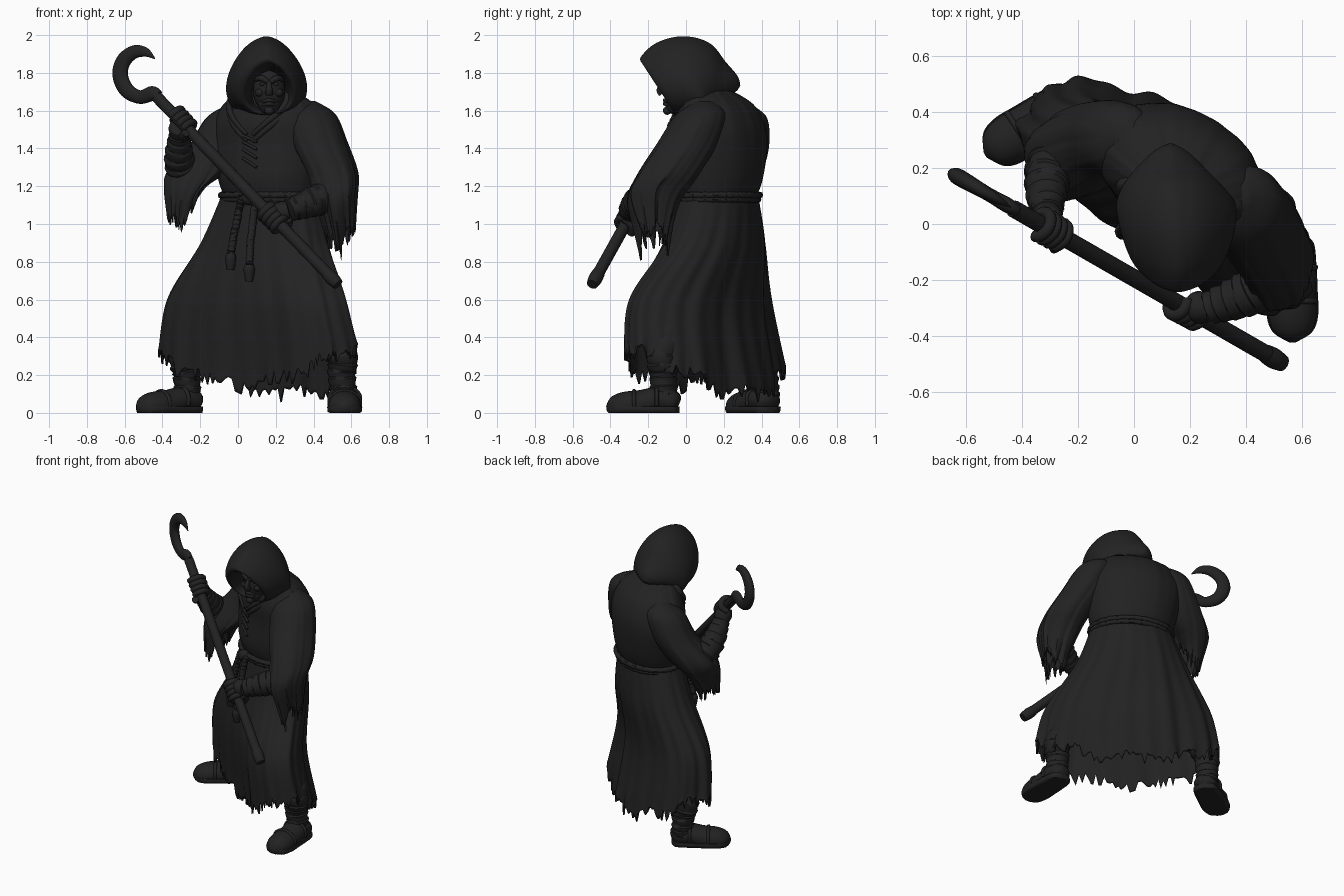
import bpy, bmesh, random
from math import sin, cos, pi, radians, exp
from mathutils import Vector

random.seed(4)
cube = bpy.data.objects.get("Cube")
if cube:
    bpy.data.objects.remove(cube)

cloth = bpy.data.materials.new("charcoal")
cloth.use_nodes = True
shade = (0.016, 0.016, 0.016, 1)
cloth.diffuse_color = shade
cloth.node_tree.nodes["Principled BSDF"].inputs["Base Color"].default_value = shade


def finish(ob, thick=0):
    ob.data.materials.append(cloth)
    if thick:
        mod = ob.modifiers.new("thickness", "SOLIDIFY")
        mod.thickness = thick
    bpy.ops.object.select_all(action="DESELECT")
    ob.select_set(True)
    bpy.context.view_layer.objects.active = ob
    bpy.ops.object.shade_smooth_by_angle(angle=radians(50))
    return ob


def skin(name, rings, caps=(True, True), thick=0):
    """Bridge equal closed rings of points into one mesh."""
    bm = bmesh.new()
    rows = [[bm.verts.new(p) for p in ring] for ring in rings]
    n = len(rows[0])
    for a, b in zip(rows, rows[1:]):
        for i in range(n):
            bm.faces.new((a[i], a[(i + 1) % n], b[(i + 1) % n], b[i]))
    for row, cap in zip((rows[0], rows[-1]), caps):
        if cap:
            bm.faces.new(row)
    bmesh.ops.recalc_face_normals(bm, faces=bm.faces)
    me = bpy.data.meshes.new(name)
    bm.to_mesh(me)
    bm.free()
    ob = bpy.data.objects.new(name, me)
    bpy.context.collection.objects.link(ob)
    return finish(ob, thick)


def spline(keys, t):
    """Catmull-Rom blend of equal-length tuples, t from 0 to 1."""
    x = min(max(t, 0), 1) * (len(keys) - 1)
    i = min(int(x), len(keys) - 2)
    f = x - i
    p = [keys[min(max(i + k, 0), len(keys) - 1)] for k in (-1, 0, 1, 2)]
    return [b + 0.5 * f * (c - a + f * (2 * a - 5 * b + 4 * c - d + f * (3 * (b - c) + d - a)))
            for a, b, c, d in zip(*p)]


def tube(name, keys, steps=24, sides=16, wrap=0, turns=8, floor=None, ceil=None, flat=1):
    """Sweep a circle along (x, y, z, radius) keys; wrap adds spiral bandage ridges."""
    path = [spline(keys, s / steps) for s in range(steps + 1)]
    pts = [Vector(p[:3]) for p in path]
    rings, side = [], None
    for s, p in enumerate(pts):
        d = (pts[min(s + 1, steps)] - pts[max(s - 1, 0)]).normalized()
        if side is None:
            side = d.cross(Vector((0, 0, 1)) if abs(d.z) < 0.9 else Vector((0, 1, 0)))
        side = (side - d * side.dot(d)).normalized()
        up = d.cross(side)
        ring = []
        for k in range(sides):
            a = 2 * pi * k / sides
            ridge = (s / steps * turns + 0.12 * sin(a + s)) % 1
            r = max(path[s][3], 0.002) * (1 + wrap * (ridge - 0.5))
            q = p + (side * cos(a) + up * sin(a) * flat) * r
            if floor is not None:
                q.z = max(q.z, floor)
            if ceil is not None:
                q.z = min(q.z, ceil)
            ring.append(q)
        rings.append(ring)
    return skin(name, rings)


def ball(name, centre, size):
    bpy.ops.mesh.primitive_uv_sphere_add(segments=24, ring_count=16, radius=1, location=centre)
    ob = bpy.context.object
    ob.name = name
    ob.scale = size
    return finish(ob)


def surface(keys, t, a, push=0):
    """Point on a draped form; keys are x, y, z, length, width, turn, front hollow."""
    x, y, z, w, d, turn, hollow = spline(keys, t)
    u, v = (w + push) * cos(a), (d + push) * sin(a)
    if v < 0:
        v *= 1 - hollow * sin(a) ** 2
    c, s = cos(radians(turn)), sin(radians(turn))
    return Vector((x + u * c - v * s, y + u * s + v * c, z))


def drape(name, keys, rows, cols, fold, hem=None, caps=(False, False), thick=0):
    """Cloth form with growing folds and an optional ragged hem."""
    jag = [random.random() ** 2 for _ in range(cols)]
    rings = []
    for r in range(rows + 1):
        t = r / rows
        ring = []
        for k in range(cols):
            a = 2 * pi * k / cols
            f = sin(7 * a + 2 * t) + 0.7 * sin(13 * a + 1) + 0.6 * sin(23 * a - t)
            p = surface(keys, t, a, fold * f * t)
            if hem:
                p.z += hem(a) * t ** 3 - 0.085 * jag[k] * max(0, t * 8 - 7)
            ring.append(p)
        rings.append(ring)
    return skin(name, rings, caps, thick)


# Robe skirt, torso and wide torn sleeves
skirt = [(.17, .17, 1.18, .26, .19, -28, 0), (.14, .15, .9, .365, .23, -31, .1),
         (.1, .07, .56, .54, .27, -35, .4), (.115, .085, .19, .6, .31, -35, .5)]
drape("robe_skirt", skirt, 48, 200, .011,
      lambda a: .17 * cos(a) ** 2 + .02 * sin(9 * a) - .06 * max(0, sin(a)), thick=.012)
torso = [(.17, .17, 1.13, .25, .18, -28, 0), (.165, .175, 1.24, .285, .215, -28, 0),
         (.165, .19, 1.42, .315, .218, -28, 0), (.165, .18, 1.54, .305, .21, -28, 0),
         (.165, .165, 1.64, .25, .165, -28, 0), (.16, .11, 1.72, .12, .1, -28, 0)]
drape("robe_torso", torso, 24, 96, .003, caps=(True, True))
left_sleeve = [(.37, .1, 1.65, .04, .04, 0, 0), (.385, .08, 1.58, .13, .13, 0, 0),
               (.43, .01, 1.43, .145, .16, 0, 0), (.5, -.1, 1.25, .13, .165, 0, 0),
               (.515, -.17, 1.11, .115, .14, 0, 0), (.545, -.17, .9, .07, .075, 0, 0)]
right_sleeve = [(-.02, .31, 1.63, .04, .04, 0, 0), (-.05, .31, 1.56, .12, .12, 0, 0),
                (-.12, .3, 1.41, .14, .14, 0, 0), (-.21, .25, 1.26, .17, .15, 0, 0),
                (-.26, .21, 1.15, .13, .13, 0, 0), (-.295, .18, 1.03, .075, .09, 0, 0)]
for side, keys, lift in (("left", left_sleeve, .13), ("right", right_sleeve, .16)):
    drape(side + "_sleeve", keys, 28, 72, .005,
          lambda a, h=lift: h * max(0, cos(a)) + .05 * max(0, -cos(a)) + .015 * sin(5 * a),
          (True, False), .01)

# Rope belt, its knot and hanging ends
for row, t in enumerate((.0, .06)):
    loop = [(*surface(torso, t, 2 * pi * k / 32, .014), .017) for k in range(33)]
    tube("belt_rope_%d" % row, loop, 128, 8, .25, 64)
knot = surface(torso, .03, radians(-92), .03)
ball("belt_knot", knot, (.045, .035, .04))
for i, (deg, end) in enumerate(((-98, .34), (-82, .4))):
    line = [(*surface(skirt, .05 + end * k / 5, radians(deg), .035), .02) for k in range(6)]
    tube("belt_end_%d" % i, line, 60, 8, .3, 24)
    tip = Vector(line[-1][:3])
    tube("belt_tassel_%d" % i, [(*tip, .022), (*(tip - Vector((0, 0, .03))), .03),
                                (*(tip - Vector((0, 0, .09))), .02)], 12, 10)

# Overlapping collar and chest lacing
for name, start, sweep in (("left", -35, -52), ("right", -145, 52)):
    for n in range(2):
        line = [(*surface(torso, .9 - .42 * k / 5, radians(start + sweep * k / 5), .004 - .004 * n),
                 .026 - .003 * k) for k in range(6)]
        line = [(x, y, z - .035 * n, r) for x, y, z, r in line]
        tube("%s_collar_fold_%d" % (name, n), line, flat=.8)
for n in range(4):
    a = surface(torso, .47 - .05 * n, radians(-97), .006)
    b = surface(torso, .42 - .05 * n, radians(-82), .006)
    tube("chest_lace_%d" % n, [(*a, .008), (*b, .008)], 6, 8)

# Hood: cavity, rolled rim, crown and a low pointed back
hood = [(.165, .01, 1.71, .11, .09, 33), (.165, -.12, 1.715, .15, .115, 33),
        (.16, -.147, 1.72, .17, .138, 33), (.157, -.12, 1.735, .19, .17, 33),
        (.155, -.035, 1.76, .225, .2, 31), (.15, .05, 1.765, .235, .208, 18),
        (.14, .12, 1.755, .2, .185, 0), (.132, .175, 1.735, .125, .145, -15),
        (.13, .245, 1.725, .06, .075, -30), (.13, .28, 1.72, .015, .02, -30)]
rings = []
for s in range(55):
    x, y, z, h, w, tilt = spline(hood, s / 54)
    ring = []
    for k in range(64):
        a = 2 * pi * k / 64
        crease = 1 + .03 * exp(-18 * cos(a) ** 2) * (sin(a) > 0) + .008 * sin(5 * a + s * .3)
        u = h * sin(a) * crease
        ring.append((x + w * cos(a) * (1 - .23 * sin(a)), y - u * sin(radians(tilt)), z + u * cos(radians(tilt))))
    rings.append(ring)
skin("hood", rings)

# Gaunt face deep under the hood
ball("head", (.165, -.03, 1.71), (.085, .085, .125))
ball("jaw", (.165, -.06, 1.635), (.058, .05, .055))
ball("chin", (.165, -.1, 1.6), (.026, .022, .022))
tube("nose", [(.165, -.11, 1.755, .012), (.165, -.138, 1.715, .017), (.165, -.125, 1.69, .022)], 10, 12)
for name, s in (("left", 1), ("right", -1)):
    tube(name + "_brow", [(.165 + s * .008, -.115, 1.752, .014), (.165 + s * .04, -.108, 1.772, .016),
                          (.165 + s * .075, -.07, 1.765, .012)], 10, 10)
    ball(name + "_eye", (.165 + s * .036, -.1, 1.74), (.014, .012, .01))
    ball(name + "_cheek", (.165 + s * .05, -.085, 1.695), (.025, .025, .022))
for i, z in enumerate((1.655, 1.636)):
    tube("lip_%d" % i, [(.125, -.095, z - .008, .005), (.165, -.112, z, .011), (.205, -.095, z - .008, .005)], 12, 8)

# Hooked staff


def on_staff(x, z):
    return (x, -.48 + (.5 - x) * .575, z)


shaft = [(*on_staff(x, .7 + (.51 - x) * 1.035), .031) for x in (.51, .2, -.1, -.43)]
tube("staff_shaft", shaft, 24, 16)
tube("staff_butt", [(*on_staff(.53, .68), .03), (*on_staff(.5, .71), .037), (*on_staff(.47, .74), .034)], 8, 16)
hook = [(-.42, 1.675, .033), (-.455, 1.69, .04), (-.52, 1.672, .036), (-.59, 1.71, .042), (-.624, 1.79, .044),
        (-.605, 1.865, .042), (-.55, 1.91, .036), (-.49, 1.91, .025), (-.44, 1.875, .003)]
tube("staff_hook", [(*on_staff(x, z), r * .68) for x, z, r in hook], 56, 16, flat=1.47)

# Wrapped forearms and gripping hands
axis = (Vector(shaft[0][:3]) - Vector(shaft[-1][:3])).normalized()
for name, grip_x, arm in (
        ("left", .19, [(.53, -.18, 1.16, .088), (.4, -.25, 1.12, .08), (.27, -.3, 1.07, .058)]),
        ("right", -.3, [(-.27, .27, 1.23, .09), (-.31, .15, 1.34, .08), (-.31, .04, 1.47, .055)])):
    tube(name + "_forearm", arm, 48, 20, .13, 7)
    grip = Vector(on_staff(grip_x, .7 + (.51 - grip_x) * 1.035))
    wrist = Vector(arm[-1][:3])
    out = wrist - grip
    out = (out - axis * out.dot(axis)).normalized()
    over = axis.cross(out)
    back = grip + out * .04
    tube(name + "_palm", [(*wrist, .05), (*(wrist.lerp(back, .5)), .056), (*back, .056),
                          (*(grip + out * .02), .03)], 16, 16)
    for f in range(4):
        base = grip + axis * (.033 * f - .05)
        curl = [(*(base + (out * cos(a) + over * sin(a)) * .047), .021 - .001 * f)
                for a in (-.2, .8, 1.7, 2.6, 3.5, 4.1)]
        tube("%s_finger_%d" % (name, f), curl, 16, 10)
    tube(name + "_thumb", [(*(grip + axis * (.06 + .006 * k) + (out * cos(a) + over * sin(a)) * .05), .022)
                           for k, a in enumerate((.2, -.5, -1.2, -2))], 12, 10)

# Bandaged legs, boots, soles and straps
foot = [(0, .05, .03), (.03, .06, .07), (.11, .07, .08), (.2, .05, .084), (.29, .038, .086),
        (.35, .03, .066), (.385, .022, .015)]
for name, heel, toe, leg in (
        ("left", (.565, -.035), (0, -1), [(.565, -.115, .07, .07), (.55, -.12, .2, .073),
                                          (.54, -.12, .33, .085), (.4, -.05, .6, .1)]),
        ("right", (-.205, .455), (-.84, -.54), [(-.265, .425, .07, .07), (-.27, .415, .2, .073),
                                                (-.27, .39, .33, .085), (-.08, .28, .6, .1)])):
    tube(name + "_leg", leg, 56, 20, .15, 10)
    base = [(heel[0] + d * toe[0], heel[1] + d * toe[1], z, r) for d, z, r in foot]
    tube(name + "_boot", base, 28, 24, floor=.005, flat=.85)
    tube(name + "_sole", [(x, y, .03, r * 1.07) for x, y, z, r in base], 28, 24, floor=0, ceil=.035)
    for n, d in enumerate((.12, .24)):
        cx, cy = heel[0] + d * toe[0], heel[1] + d * toe[1]
        arc = [(cx - toe[1] * .084 * cos(a), cy + toe[0] * .084 * cos(a), .068 - .022 * n + .07 * sin(a), .011)
               for a in (-.4, .3, .9, pi / 2, 2.2, 2.85, 3.55)]
        tube("%s_boot_strap_%d" % (name, n), arc, 20, 8)
